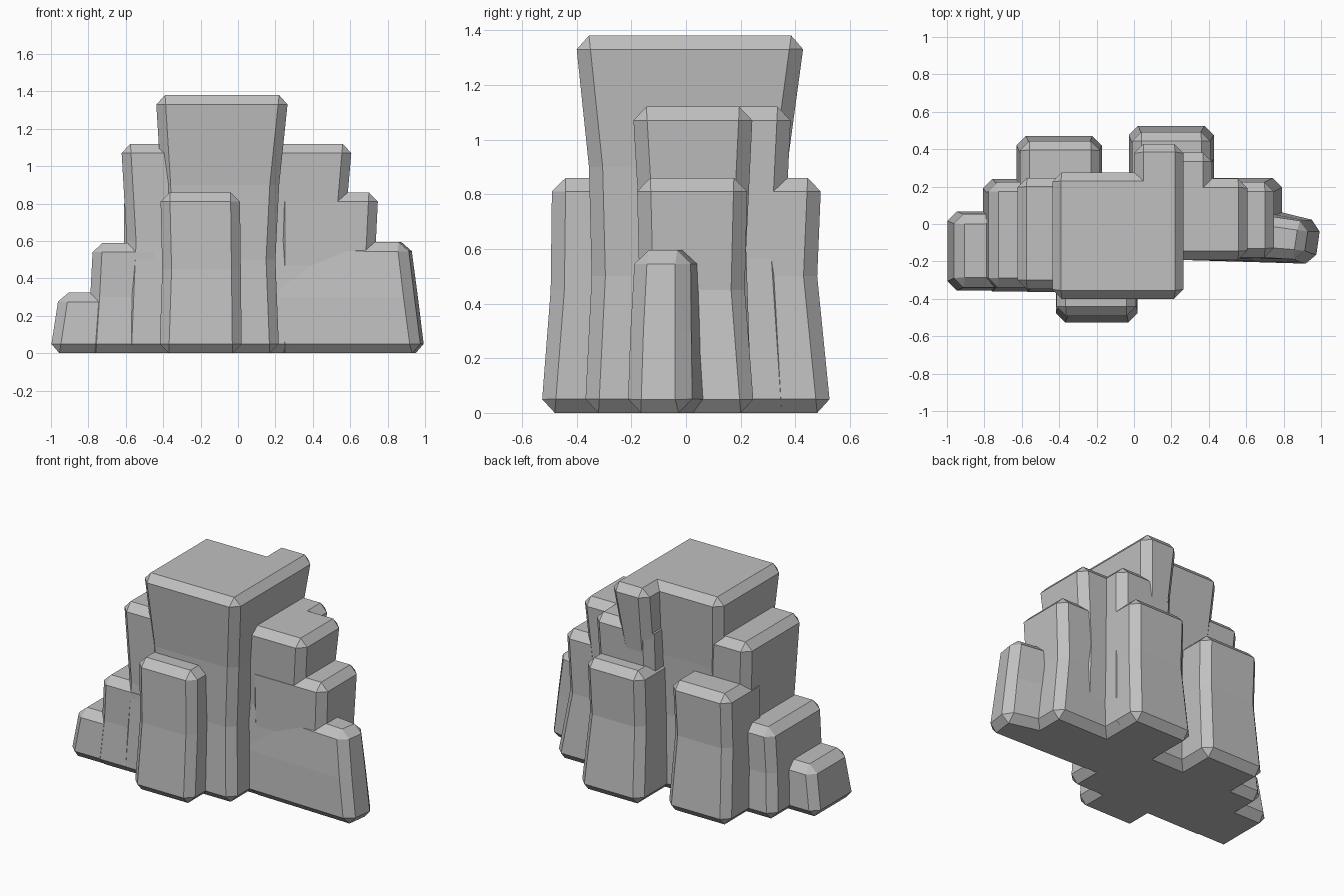
import bpy
import bmesh

cube = bpy.data.objects.get("Cube")
if cube:
    bpy.data.objects.remove(cube, do_unlink=True)

stone = bpy.data.materials.new("grey_stone")
stone.use_nodes = True
colour = (0.53, 0.53, 0.53, 1)
stone.diffuse_color = colour
bsdf = stone.node_tree.nodes["Principled BSDF"]
bsdf.inputs["Base Color"].default_value = colour
bsdf.inputs["Roughness"].default_value = 0.9


def rect(x0, x1, y0, y1):
    return [(x0, y0), (x1, y0), (x1, y1), (x0, y1)]


def block(name, rings, chamfer=0.05):
    """Loft four-cornered rings, given as (height, corners), and chamfer the edges."""
    bm = bmesh.new()
    loops = [[bm.verts.new((x, y, z)) for x, y in pts] for z, pts in rings]
    bm.faces.new(loops[0][::-1])
    bm.faces.new(loops[-1])
    for low, high in zip(loops, loops[1:]):
        for i in range(4):
            j = (i + 1) % 4
            bm.faces.new((low[i], low[j], high[j], high[i]))
    bmesh.ops.recalc_face_normals(bm, faces=bm.faces)
    mesh = bpy.data.meshes.new(name)
    bm.to_mesh(mesh)
    bm.free()
    mesh.materials.append(stone)
    obj = bpy.data.objects.new(name, mesh)
    bpy.context.collection.objects.link(obj)
    bev = obj.modifiers.new("chamfer", "BEVEL")
    bev.width = chamfer
    bev.segments = 1
    bev.limit_method = "ANGLE"
    bev.angle_limit = 0.8
    return obj


# Tall central column, flaring towards the top, with a rear spur
block("central_column", [
    (0, rect(-0.42, 0.22, -0.37, 0.24)),
    (0.5, rect(-0.40, 0.20, -0.345, 0.22)),
    (0.9, rect(-0.41, 0.22, -0.355, 0.24)),
    (1.38, rect(-0.44, 0.27, -0.405, 0.28))])
block("rear_spur", [
    (0, rect(0.0, 0.22, -0.2, 0.40)),
    (0.5, rect(0.02, 0.20, -0.2, 0.36)),
    (0.9, rect(0.01, 0.22, -0.2, 0.37)),
    (1.38, rect(0.0, 0.27, -0.2, 0.435))])

# Slabs leaning on the front and the back
block("front_slab", [
    (0, rect(-0.42, 0.02, -0.53, -0.2)),
    (0.45, rect(-0.405, 0.015, -0.495, -0.2)),
    (0.86, rect(-0.415, 0.01, -0.49, -0.2))])
block("back_slab_left", [
    (0, rect(-0.03, 0.43, 0.1, 0.53)),
    (0.5, rect(-0.01, 0.40, 0.1, 0.48)),
    (0.86, rect(-0.01, 0.41, 0.1, 0.495))])
block("back_slab_right", [
    (0, rect(-0.63, -0.17, 0.05, 0.475)),
    (0.5, rect(-0.61, -0.19, 0.05, 0.43)),
    (0.85, rect(-0.61, -0.18, 0.05, 0.445))])

# Steps descending on the left
block("left_step_top", [
    (0, rect(0.0, 0.60, -0.19, 0.24)),
    (0.6, rect(0.0, 0.565, -0.165, 0.22)),
    (1.12, rect(0.0, 0.61, -0.195, 0.245))])
block("left_step_rear", [
    (0, rect(0.0, 0.43, 0.0, 0.40)),
    (0.6, rect(0.0, 0.40, 0.0, 0.36)),
    (1.12, rect(0.0, 0.42, 0.0, 0.385))])
block("left_step_middle", [
    (0, rect(0.2, 0.80, -0.195, 0.25)),
    (0.45, rect(0.2, 0.73, -0.17, 0.215)),
    (0.86, rect(0.2, 0.75, -0.18, 0.225))])
block("left_step_low", [
    (0, [(0.1, -0.19), (0.975, -0.215), (1.005, 0.01), (0.7, 0.09)]),
    (0.3, [(0.1, -0.175), (0.935, -0.205), (0.97, 0.01), (0.7, 0.06)]),
    (0.595, [(0.5, -0.16), (0.90, -0.19), (0.93, 0.01), (0.65, 0.05)])])

# Steps descending on the right
block("right_step_top", [
    (0, rect(-0.62, -0.2, -0.365, 0.24)),
    (0.6, rect(-0.595, -0.2, -0.335, 0.22)),
    (1.12, rect(-0.625, -0.2, -0.35, 0.25))])
block("right_step_middle", [
    (0, rect(-0.81, -0.4, -0.365, 0.245)),
    (0.3, rect(-0.79, -0.4, -0.34, 0.22)),
    (0.59, rect(-0.775, -0.4, -0.34, 0.225))])
block("right_step_low", [
    (0, rect(-1.005, -0.6, -0.36, 0.07)),
    (0.325, rect(-0.955, -0.6, -0.335, 0.05))])
